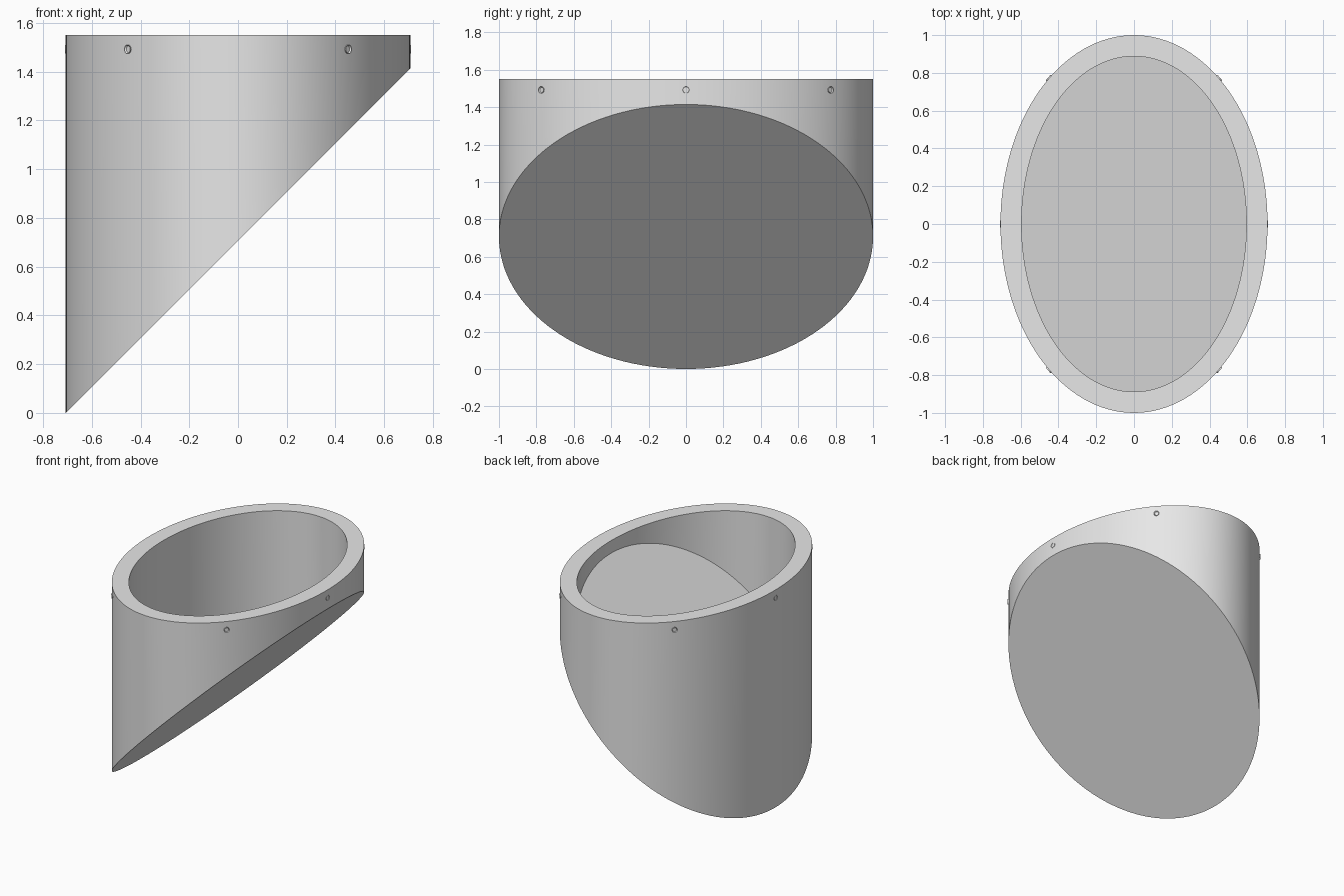
import bpy
import bmesh
from math import cos, sin, pi, sqrt, radians
from mathutils import Vector

old = bpy.data.objects.get("Cube")
if old:
    bpy.data.objects.remove(old, do_unlink=True)

RX, RY, TOP = 1 / sqrt(2), 1.0, 1.55   # outer ellipse radii and rim height
WALL = 0.112                           # shell thickness
SIDES = 128

grey = bpy.data.materials.new("light_grey")
grey.use_nodes = True
grey.diffuse_color = (0.8, 0.8, 0.8, 1)
grey.node_tree.nodes["Principled BSDF"].inputs["Base Color"].default_value = (0.8, 0.8, 0.8, 1)


def finish(bm, name):
    bmesh.ops.recalc_face_normals(bm, faces=bm.faces)
    mesh = bpy.data.meshes.new(name)
    bm.to_mesh(mesh)
    bm.free()
    mesh.materials.append(grey)
    obj = bpy.data.objects.new(name, mesh)
    bpy.context.collection.objects.link(obj)
    bpy.ops.object.select_all(action="DESELECT")
    obj.select_set(True)
    bpy.context.view_layer.objects.active = obj
    bpy.ops.object.shade_smooth_by_angle(angle=radians(30))
    return obj


def ring(bm, rx, ry, height):
    """Elliptical loop whose height is a function of x."""
    angles = [2 * pi * i / SIDES for i in range(SIDES)]
    return [bm.verts.new((rx * cos(a), ry * sin(a), height(rx * cos(a)))) for a in angles]


def bridge(bm, a, b):
    for i in range(SIDES):
        j = (i + 1) % SIDES
        bm.faces.new((a[i], a[j], b[j], b[i]))


# Slanted cup: outer wall, rim, inner wall, sloping floor and underside
bm = bmesh.new()
loops = [
    ring(bm, RX, RY, lambda x: x + RX),
    ring(bm, RX, RY, lambda x: TOP),
    ring(bm, RX - WALL, RY - WALL, lambda x: TOP),
    ring(bm, RX - WALL, RY - WALL, lambda x: x + RX + WALL * sqrt(2)),
]
for lower, upper in zip(loops, loops[1:]):
    bridge(bm, lower, upper)
bm.faces.new(loops[0])
bm.faces.new(loops[-1])
finish(bm, "slanted_cup")

# Six small hollow studs just below the rim
for n, degrees in enumerate((0, 50.5, 129.5, 180, 230.5, 309.5)):
    a = radians(degrees)
    spot = Vector((RX * cos(a), RY * sin(a), 1.492))
    normal = Vector((cos(a) / RX, sin(a) / RY, 0)).normalized()
    bm = bmesh.new()
    bmesh.ops.create_cone(bm, cap_ends=True, segments=16, radius1=0.018, radius2=0.018, depth=0.024)
    cap = max(bm.faces, key=lambda f: f.calc_center_median().z)
    bmesh.ops.inset_region(bm, faces=[cap], thickness=0.006)
    bmesh.ops.translate(bm, verts=cap.verts, vec=(0, 0, -0.008))
    stud = finish(bm, f"rim_stud_{n + 1}")
    stud.rotation_euler = normal.to_track_quat("Z", "Y").to_euler()
    # Keep the end studs flush so the overall outline stays clean
    stud.location = spot - normal * (0.010 if degrees % 180 == 0 else 0.006)
